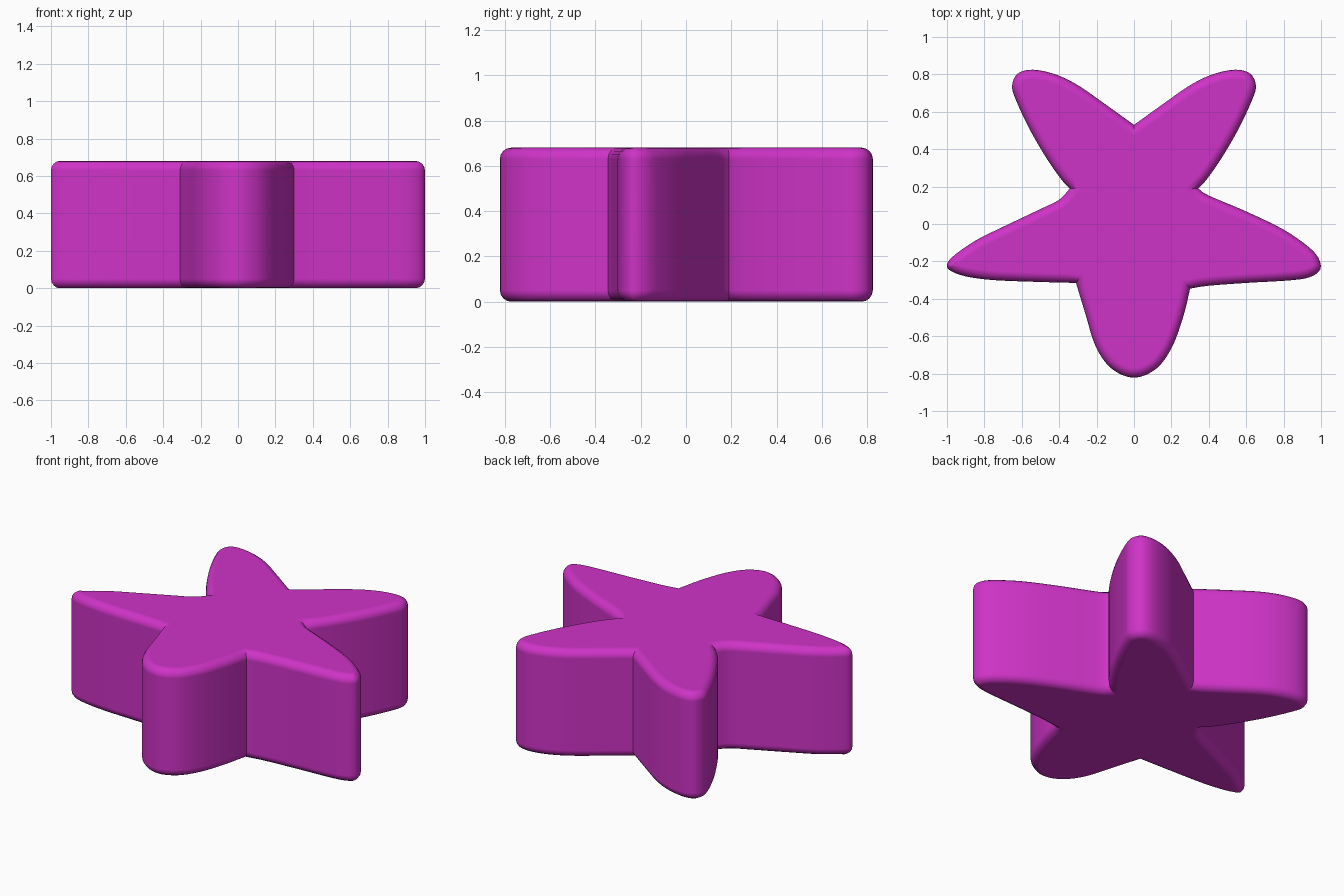
import bpy, bmesh, math
from mathutils import Vector

if "Cube" in bpy.data.objects:
    bpy.data.objects.remove(bpy.data.objects["Cube"])

HEIGHT, ROUND, STEPS = 0.68, 0.05, 4

# Arm profiles, clockwise, each from one notch to the next
upper_right = [(0, .53), (.16, .645), (.30, .742), (.42, .80), (.54, .825), (.62, .805),
               (.652, .74), (.63, .66), (.56, .51), (.47, .355), (.39, .24), (.343, .19)]
right = [(.343, .19), (.40, .152), (.60, .067), (.80, -.03), (.93, -.12), (.985, -.18),
         (.997, -.24), (.95, -.28), (.85, -.30), (.60, -.315), (.40, -.33), (.30, -.345)]
bottom = [(.30, -.345), (.265, -.49), (.205, -.655), (.12, -.773), (0, -.822),
          (-.12, -.773), (-.205, -.655), (-.26, -.48), (-.31, -.315)]
left = [(-.31, -.315), (-.50, -.31), (-.75, -.30), (-.90, -.28), (-.98, -.25), (-1, -.22),
        (-.97, -.175), (-.85, -.09), (-.70, -.015), (-.50, .08), (-.40, .13), (-.343, .19)]
upper_left = [(-x, y) for x, y in reversed(upper_right)]


def spline(points, steps=STEPS):
    """Smooth curve through the points, without the last one."""
    p = [Vector(q) for q in points]
    p = [2 * p[0] - p[1]] + p + [2 * p[-1] - p[-2]]
    out = []
    for a, b, c, d in zip(p, p[1:], p[2:], p[3:]):
        for i in range(steps):
            t = i / steps
            out.append(b + 0.5 * t * (c - a + t * (2 * a - 5 * b + 4 * c - d
                                                   + t * (3 * (b - c) + d - a))))
    return out


def inward(points):
    """Mitred inward direction at every point of the clockwise outline."""
    dirs = []
    for i, p in enumerate(points):
        e1 = (p - points[i - 1]).normalized()
        e2 = (points[(i + 1) % len(points)] - p).normalized()
        n1, n2 = Vector((e1.y, -e1.x)), Vector((e2.y, -e2.x))
        dirs.append((n1 + n2) / (1 + max(n1.dot(n2), -0.5)))
    return dirs


outline = [v for arm in (upper_right, right, bottom, left, upper_left) for v in spline(arm)]
normals = inward(outline)

# Rounded rim, given as (inset, height) from bottom to top
arc = [(ROUND * (1 - math.sin(a)), ROUND * (1 - math.cos(a)))
       for a in (math.pi / 2 * i / 4 for i in range(5))]
rim = arc + [(inset, HEIGHT - z) for inset, z in reversed(arc)]

# Star body
bm = bmesh.new()
rings = [[bm.verts.new((*(p + n * inset), z)) for p, n in zip(outline, normals)]
         for inset, z in rim]
count = len(outline)
for low, high in zip(rings, rings[1:]):
    for i in range(count):
        j = (i + 1) % count
        bm.faces.new((low[i], low[j], high[j], high[i]))
bm.faces.new(rings[0])
bm.faces.new(rings[-1])
bmesh.ops.recalc_face_normals(bm, faces=bm.faces)
mesh = bpy.data.meshes.new("star")
bm.to_mesh(mesh)
bm.free()
star = bpy.data.objects.new("star", mesh)
bpy.context.collection.objects.link(star)

# Purple material
mat = bpy.data.materials.new("purple")
mat.diffuse_color = (0.62, 0.033, 0.57, 1)
mat.use_nodes = True
mat.node_tree.nodes["Principled BSDF"].inputs["Base Color"].default_value = mat.diffuse_color
mesh.materials.append(mat)

# Smooth sides with flat-looking top and bottom
bpy.context.view_layer.objects.active = star
star.select_set(True)
bpy.ops.object.shade_smooth_by_angle(angle=math.radians(30))
weighted = star.modifiers.new("flat_caps", 'WEIGHTED_NORMAL')
weighted.keep_sharp = True
weighted.weight = 100
